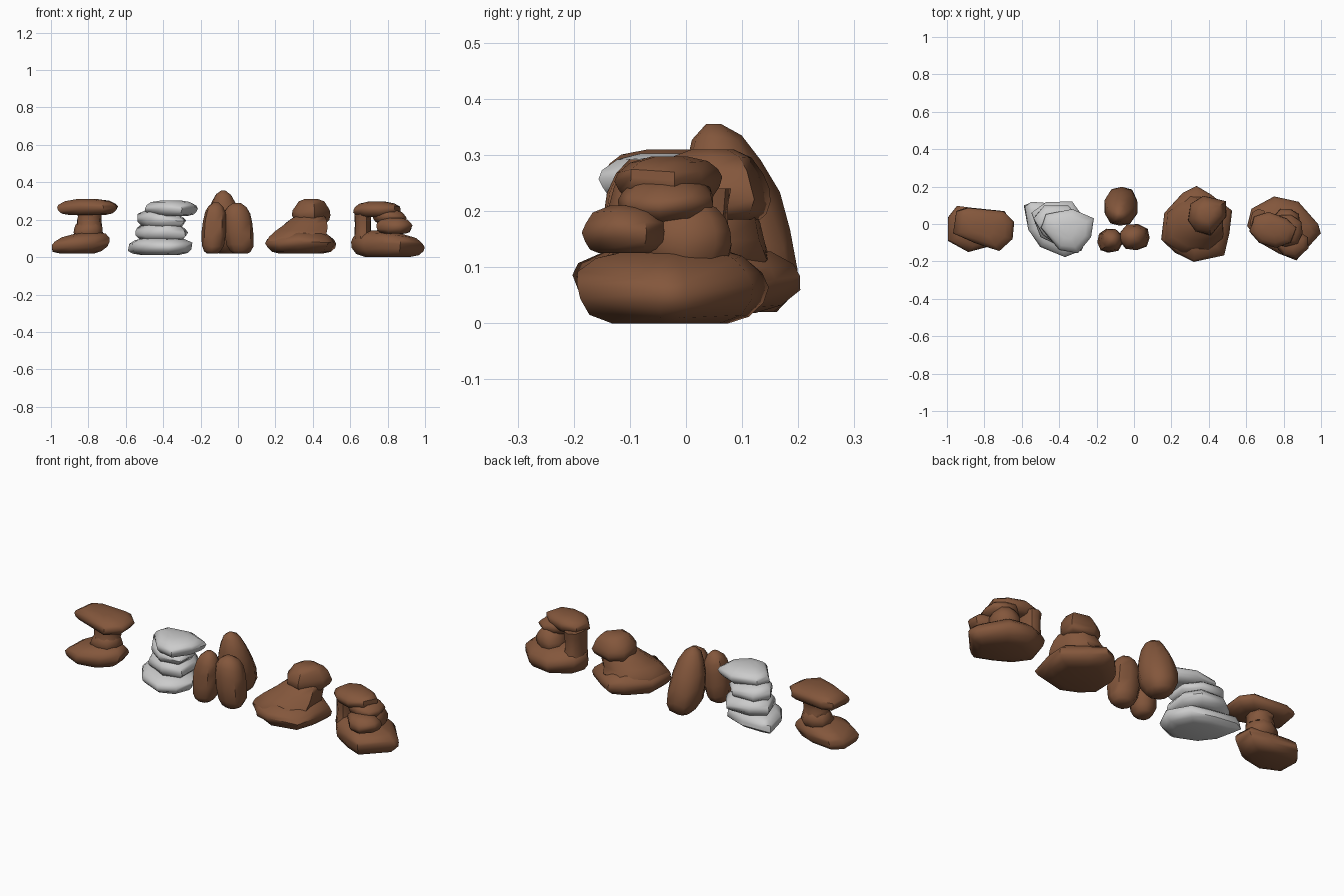
import bpy, math, random
from mathutils import Vector

if "Cube" in bpy.data.objects:
    bpy.data.objects.remove(bpy.data.objects["Cube"])

random.seed(7)
brown = bpy.data.materials.new("brown_rock")
brown.diffuse_color = (0.23, 0.095, 0.045, 1)
brown.use_nodes = True
brown.node_tree.nodes["Principled BSDF"].inputs["Base Color"].default_value = brown.diffuse_color

# (height fraction, ring scale) for flat boulders and for upright stones
SLAB = [(0, .6), (.1, .84), (.3, .97), (.5, 1), (.68, .95), (.88, .75), (1, .35)]
DOME = [(0, .8), (.1, .9), (.3, 1), (.5, .97), (.7, .85), (.9, .65), (1, .35)]
CONE = [(0, .95), (.2, 1), (.45, .87), (.7, .72), (.9, .58), (1, .4)]
NECK = [(0, 1), (.25, .94), (.5, .9), (.75, .94), (1, 1)]
TALL = [(0, .45), (.05, .7), (.17, .92), (.4, 1), (.65, .98), (.82, .86), (.93, .62), (1, .25)]
PEAK = [(0, .45), (.06, .7), (.2, .96), (.4, 1), (.6, .92), (.78, .72), (.93, .45), (1, .14)]


def oval(x0, x1, y0, y1, n=9):
    """Slightly squared oval footprint filling a box."""
    turn = random.random()
    pts = []
    for i in range(n):
        a = 2 * math.pi * (i + turn) / n
        c, s = math.cos(a), math.sin(a)
        k = (abs(c) ** 2.6 + abs(s) ** 2.6) ** (-1 / 2.6)
        pts.append(((x0 + x1) / 2 + (x1 - x0) / 2 * c * k,
                    (y0 + y1) / 2 + (y1 - y0) / 2 * s * k))
    return pts


def rock(name, outline, z0, z1, profile=SLAB, lean=(0, 0), tilt=(0, 0), mat=brown):
    """Loft a footprint through scaled rings; lean shifts the top, tilt slopes it."""
    n = len(outline)
    c = Vector(((min(p[0] for p in outline) + max(p[0] for p in outline)) / 2,
                (min(p[1] for p in outline) + max(p[1] for p in outline)) / 2))
    verts, faces = [], []
    wobble = [random.uniform(-.07, .07) * (z1 - z0) for _ in outline]
    for t, s in profile:
        for p, w in zip(outline, wobble):
            d = (Vector(p) - c) * s * random.uniform(.96, 1.03)
            x = c.x + d.x + lean[0] * (t - .4)
            y = c.y + d.y + lean[1] * (t - .4)
            z = z0 + (z1 - z0) * t + t * (tilt[0] * d.x + tilt[1] * d.y)
            z += w * 4 * t * (1 - t)
            verts.append((x, y, z))
    for r in range(len(profile) - 1):
        for i in range(n):
            a, b = r * n + i, r * n + (i + 1) % n
            faces.append((a, b, b + n, a + n))
    faces += [tuple(reversed(range(n))), tuple(range(len(verts) - n, len(verts)))]
    area = sum(outline[i][0] * outline[(i + 1) % n][1] - outline[(i + 1) % n][0] * outline[i][1]
               for i in range(n))
    if area < 0:
        faces = [f[::-1] for f in faces]
    me = bpy.data.meshes.new(name)
    me.from_pydata(verts, [], faces)
    ob = bpy.data.objects.new(name, me)
    bpy.context.collection.objects.link(ob)
    if mat:
        me.materials.append(mat)
    bpy.ops.object.select_all(action='DESELECT')
    ob.select_set(True)
    bpy.context.view_layer.objects.active = ob
    bpy.ops.object.shade_smooth_by_angle(angle=math.radians(50))
    return ob


# mushroom rock
rock("mushroom_base", [(-1, -.09), (-1, .04), (-.95, .1), (-.8, .08), (-.7, .04), (-.69, -.06),
                       (-.77, -.12), (-.89, -.15)], .02, .13, lean=(.04, 0), tilt=(.1, 0))
rock("mushroom_lower_neck", oval(-.88, -.72, -.08, .07), .1, .2, DOME)
rock("mushroom_upper_neck", oval(-.865, -.725, -.07, .06), .17, .25, NECK)
rock("mushroom_cap", [(-.97, -.05), (-.95, .07), (-.89, .09), (-.69, .07), (-.645, .01),
                      (-.65, -.08), (-.72, -.145), (-.85, -.1)], .225, .31)

# grey layered stack
rock("stack_base", [(-.59, .1), (-.55, .12), (-.42, .11), (-.3, .07), (-.24, -.05), (-.28, -.14),
                    (-.37, -.175), (-.5, -.12), (-.57, -.03)], .012, .105, mat=None)
rock("stack_second", [(-.55, .06), (-.47, .12), (-.33, .12), (-.27, .03), (-.28, -.09),
                      (-.38, -.13), (-.5, -.07)], .085, .185, mat=None)
rock("stack_third", [(-.54, .03), (-.48, .1), (-.35, .1), (-.28, .02), (-.29, -.09),
                     (-.4, -.12), (-.49, -.06)], .155, .245, tilt=(-.12, 0), mat=None)
rock("stack_top", [(-.5, -.02), (-.47, .05), (-.33, .08), (-.215, .03), (-.23, -.07),
                   (-.3, -.155), (-.4, -.14)], .22, .303, mat=None)

# cluster of three standing stones
rock("standing_stone_left", oval(-.195, -.065, -.155, -.025), .02, .292, TALL, lean=(.02, .01))
rock("standing_stone_right", oval(-.075, .085, -.14, 0), .018, .29, TALL, lean=(-.02, 0))
rock("standing_stone_back", oval(-.16, .02, -.005, .188, 10), .02, .355, PEAK, lean=(-.015, -.07))

# wide boulder with a perched top stone
rock("boulder_base", [(.15, -.08), (.16, .06), (.26, .17), (.335, .205), (.41, .16), (.52, .07),
                      (.515, -.05), (.48, -.165), (.32, -.2), (.22, -.15)], .018, .14)
rock("boulder_middle", [(.18, -.08), (.2, .07), (.31, .16), (.42, .15), (.49, .07), (.49, -.07),
                        (.41, -.14), (.28, -.14)], .085, .225, CONE, lean=(.09, .05))
rock("boulder_top", [(.29, .02), (.3, .11), (.37, .155), (.49, .12), (.495, .04), (.41, -.06),
                     (.33, -.04)], .185, .31, DOME)

# small arch on a wide base
rock("arch_base", [(.6, -.01), (.63, .08), (.75, .145), (.88, .12), (.99, 0), (1, -.05),
                   (.87, -.2), (.77, -.16), (.67, -.1)], 0, .135, tilt=(-.12, 0))
rock("arch_left_pillar", oval(.62, .715, -.07, .08), .1, .24, NECK)
rock("arch_right_pillar", [(.74, -.1), (.78, -.04), (.87, -.035), (.93, -.07), (.93, -.13),
                           (.87, -.185), (.8, -.17)], .125, .21)
rock("arch_right_slab", oval(.72, .9, -.12, .05), .18, .26, tilt=(-.15, 0))
rock("arch_back_pillar", oval(.74, .89, -.08, .085), .1, .215, DOME)
rock("arch_cap", [(.615, -.04), (.64, .04), (.72, .065), (.82, .03), (.87, -.02), (.84, -.1),
                  (.76, -.125), (.67, -.1)], .215, .297)
